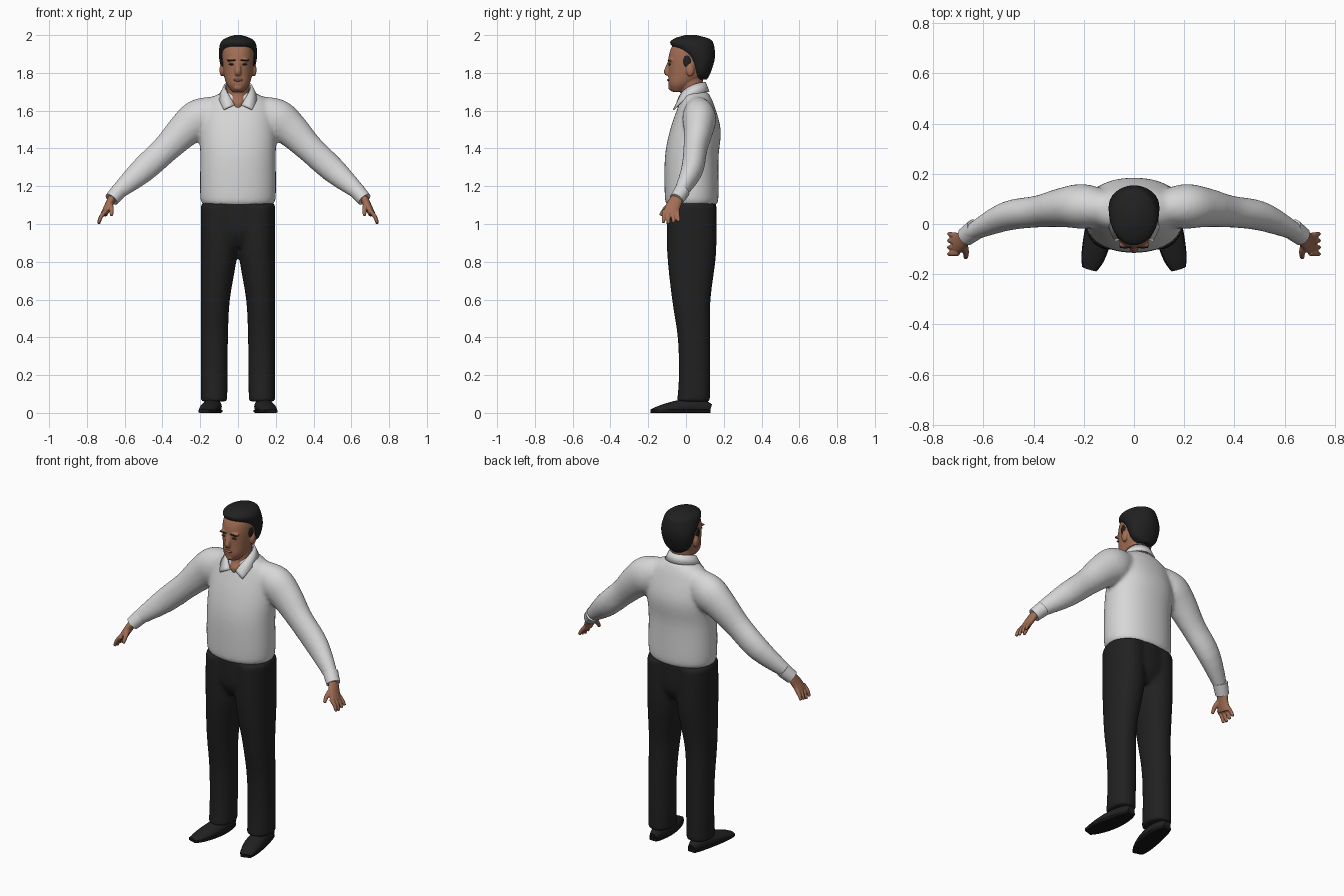
import bpy, bmesh, math
from mathutils import Vector, Matrix

default_cube = bpy.data.objects.get("Cube")
if default_cube:
    bpy.data.objects.remove(default_cube, do_unlink=True)

ACROSS, DEPTH, UP = Matrix.Identity(3)
SIDES = {"left": 1, "right": -1}


def material(name, red, green, blue):
    mat = bpy.data.materials.new(name)
    mat.use_nodes = True
    mat.diffuse_color = (red, green, blue, 1)
    shader = mat.node_tree.nodes["Principled BSDF"]
    shader.inputs["Base Color"].default_value = mat.diffuse_color
    shader.inputs["Roughness"].default_value = .8
    return mat


def grey(name, value):
    return material(name, value, value, value)


white = grey("shirt white", .68)
black = grey("cloth and hair black", .015)
rubber = grey("sole black", .008)
skin = material("skin", .36, .155, .09)
lip = material("lip", .27, .1, .07)
brown = material("eye brown", .06, .03, .02)


def resample(rows, steps=4):
    """Pass a smooth curve through rows of numbers."""
    result, last = [], len(rows) - 1
    for i in range(last):
        before, start, end, after = (rows[min(max(i + j, 0), last)] for j in range(-1, 3))
        for step in range(steps):
            t = step / steps
            fade = t * t * (3 - 2 * t)
            leave, arrive = t * (1 - t) ** 2 / 2, t * t * (t - 1) / 2
            result.append([p + (q - p) * fade + (q - o) * leave + (r - p) * arrive
                           for o, p, q, r in zip(before, start, end, after)])
    return result + [list(rows[last])]


def stack(levels, x=0):
    """Level rings from (height, depth position, half width, half depth)."""
    return [(x, y, z, wide, deep) for z, y, wide, deep in levels]


def tube(path, side=1, flatness=1):
    """Rings along a path of (x, y, z, radius)."""
    return [(side * x, y, z, radius, radius * flatness) for x, y, z, radius in path]


def loft(bm, rings, ref=None, sides=32, power=1, floor=0):
    """Skin rings into a closed form; without ref the rings stay level."""
    rings = resample(rings)
    centres = [Vector(ring[:3]) for ring in rings]
    loops = []
    for i, (centre, ring) in enumerate(zip(centres, rings)):
        u, v = ACROSS, DEPTH
        if ref:
            ahead = centres[min(i + 1, len(centres) - 1)] - centres[max(i - 1, 0)]
            u = ahead.cross(ref).normalized()
            v = ahead.cross(u).normalized()
        loop = []
        for j in range(sides):
            angle = math.tau * j / sides
            c, s = math.cos(angle), math.sin(angle)
            point = centre + u * ring[3] * math.copysign(abs(c) ** power, c)
            point += v * ring[4] * math.copysign(abs(s) ** power, s)
            point.z = max(point.z, floor)
            loop.append(bm.verts.new(point))
        loops.append(loop)
    for low, high in zip(loops, loops[1:]):
        for j in range(sides):
            bm.faces.new((low[j - 1], low[j], high[j], high[j - 1]))
    bm.faces.new(loops[0])
    bm.faces.new(loops[-1])


def ball(bm, place, size):
    matrix = Matrix.Translation(place) @ Matrix.Diagonal(size).to_4x4()
    bmesh.ops.create_uvsphere(bm, u_segments=20, v_segments=12, radius=1, matrix=matrix)


def finish(name, bm, mat, voxel=0, smooth=4):
    """Make the object; a voxel size fuses its pieces into one skin."""
    bmesh.ops.recalc_face_normals(bm, faces=bm.faces)
    mesh = bpy.data.meshes.new(name)
    bm.to_mesh(mesh)
    bm.free()
    mesh.materials.append(mat)
    for polygon in mesh.polygons:
        polygon.use_smooth = True
    part = bpy.data.objects.new(name, mesh)
    bpy.context.scene.collection.objects.link(part)
    if voxel:
        fuse = part.modifiers.new("fuse", "REMESH")
        fuse.mode = "VOXEL"
        fuse.voxel_size = voxel
        fuse.use_smooth_shade = True
        soften = part.modifiers.new("soften", "SMOOTH")
        soften.iterations = smooth
    else:
        mesh.set_sharp_from_angle(angle=math.radians(50))
    return part


# Shirt: torso and sleeves
bm = bmesh.new()
loft(bm, stack([(1.1, .03, .18, .13), (1.14, .03, .2, .142), (1.35, .03, .2, .142), (1.5, .05, .2, .134),
                (1.64, .055, .17, .09), (1.7, .05, .08, .065)]), sides=40, power=.92)
for side in SIDES.values():
    sleeve = [(.1, .06, 1.6, .08), (.2, .07, 1.56, .105), (.28, .066, 1.5, .093),
              (.38, .05, 1.4, .075), (.51, .03, 1.28, .068), (.66, -.04, 1.15, .037)]
    loft(bm, tube(sleeve, side, flatness=.85), ref=DEPTH)
finish("shirt", bm, white, voxel=.011, smooth=8)

# Shirt cuffs
for name, side in SIDES.items():
    bm = bmesh.new()
    loft(bm, tube([(.63, -.02, 1.175, .042), (.67, -.05, 1.13, .038)], side), ref=DEPTH)
    finish(name + "_cuff", bm, white)

# Collar: a folded sheet swept from one front tip around the back to the other
bm = bmesh.new()
steps, strip = 24, []
for i in range(-steps, steps + 1):
    turn = math.radians(165) * i / steps
    front = abs(i / steps)
    fold = (.07 * math.sin(turn), .025 + .075 * math.cos(turn), 1.75 - .12 * front ** 3)
    spread = turn * .8
    edge = (.1 * math.sin(spread), .03 + .09 * math.cos(spread) - .035 * front ** 2,
            1.7 - .095 * front ** 3)
    strip.append((bm.verts.new(fold), bm.verts.new(edge)))
for (fold, edge), (next_fold, next_edge) in zip(strip, strip[1:]):
    bm.faces.new((fold, edge, next_edge, next_fold))
collar = finish("collar", bm, white)
cloth = collar.modifiers.new("cloth thickness", "SOLIDIFY")
cloth.thickness = .009
cloth.offset = 0

# Trousers: hips and legs, the outer seam kept straight
bm = bmesh.new()
loft(bm, stack([(.88, .03, .1, .09), (.96, .03, .19, .13), (1.12, .03, .185, .13)]))
for side in SIDES.values():
    for_leg = [(.06, .04, .07, .087), (.2, .045, .071, .083), (.4, .042, .072, .086),
               (.6, .028, .077, .102), (.85, .03, .097, .13), (1.1, .03, .1, .13)]
    rings = [(side * (.197 - wide), y, z, wide, deep) for z, y, wide, deep in for_leg]
    loft(bm, rings, power=.92)
finish("trousers", bm, black, voxel=.011, smooth=5)

# Shoes and soles: blunt at both ends, sloping down and out to the toe
for name, side in SIDES.items():
    upper, under = [], []
    for i in range(11):
        t = i / 10
        blunt = math.sin(math.pi * (.05 + .9 * t)) ** .4
        x, y = side * (.128 + .05 * t * t), .13 - .31 * t
        wide, tall = (.047 + .01 * t) * blunt, (.054 - .03 * t) * blunt
        upper.append((x, y, tall * .8, wide, tall))
        under.append((x, y, .009, wide + .003, .009))
    bm = bmesh.new()
    loft(bm, upper, ref=UP, floor=.01)
    finish(name + "_shoe", bm, black)
    bm = bmesh.new()
    loft(bm, under, ref=UP, power=.35)
    finish(name + "_sole", bm, rubber)

# Hands: palm, four fingers and thumb
for name, side in SIDES.items():
    bm = bmesh.new()
    palm = [(.65, -.04, 1.16, .026), (.67, -.05, 1.13, .022), (.69, -.07, 1.09, .02), (.71, -.08, 1.05, .018)]
    loft(bm, [(x, y, z, thin, .03 + .014 * i / 3)
              for i, (x, y, z, thin, wide) in enumerate(tube(palm, side))], ref=DEPTH)
    for i in range(4):
        y, splay = -.116 + .023 * i, .004 * (i - 1)
        tip = 1 + .006 * abs(i - 1)
        finger = [(.7, y, 1.07, .012), (.724, y + splay / 2, 1.04, .011), (.738, y + splay, tip, .008)]
        loft(bm, tube(finger, side), ref=DEPTH, sides=12)
    thumb = [(.68, -.075, 1.11, .016), (.67, -.11, 1.08, .013), (.67, -.135, 1.045, .009)]
    loft(bm, tube(thumb, side), ref=DEPTH, sides=12)
    finish(name + "_hand", bm, skin, voxel=.004, smooth=3)

# Head: skull, neck, nose, chin, brow and ears
bm = bmesh.new()
loft(bm, stack([(1.7, -.045, .03, .03), (1.74, -.025, .06, .068), (1.8, .01, .077, .103),
                (1.88, .025, .085, .118), (1.94, .03, .078, .104), (1.98, .03, .04, .06)]), power=.92)
loft(bm, stack([(1.6, .02, .03, .06), (1.64, .02, .05, .067), (1.68, .03, .059, .058), (1.77, .03, .06, .06)]))
loft(bm, tube([(0, -.086, 1.86, .01), (0, -.1, 1.81, .017), (0, -.094, 1.786, .014)]), sides=16)
ball(bm, (0, -.078, 1.722), (.024, .016, .016))
for side in SIDES.values():
    ball(bm, (side * .034, -.082, 1.868), (.028, .013, .009))
    ball(bm, (side * .086, .022, 1.815), (.012, .022, .034))
finish("head", bm, skin, voxel=.005, smooth=3)

# Hair cap with sideburns
bm = bmesh.new()
loft(bm, stack([(1.765, .08, .04, .03), (1.8, .08, .08, .05), (1.88, .073, .1, .08), (1.95, .033, .096, .114),
                (1.98, .03, .073, .095), (2, .025, .02, .03)]), sides=40)
for side in SIDES.values():
    ball(bm, (side * .08, .008, 1.862), (.009, .022, .034))
finish("hair", bm, black)

# Face details
for name, side in SIDES.items():
    for part, height, y, size, mat in (("_eye", 1.845, -.087, (.015, .006, .005), brown),
                                       ("_eyebrow", 1.867, -.092, (.024, .005, .004), black)):
        bm = bmesh.new()
        ball(bm, (side * .035, y, height), size)
        finish(name + part, bm, mat)
bm = bmesh.new()
ball(bm, (0, -.092, 1.762), (.025, .008, .007))
finish("lips", bm, lip)
